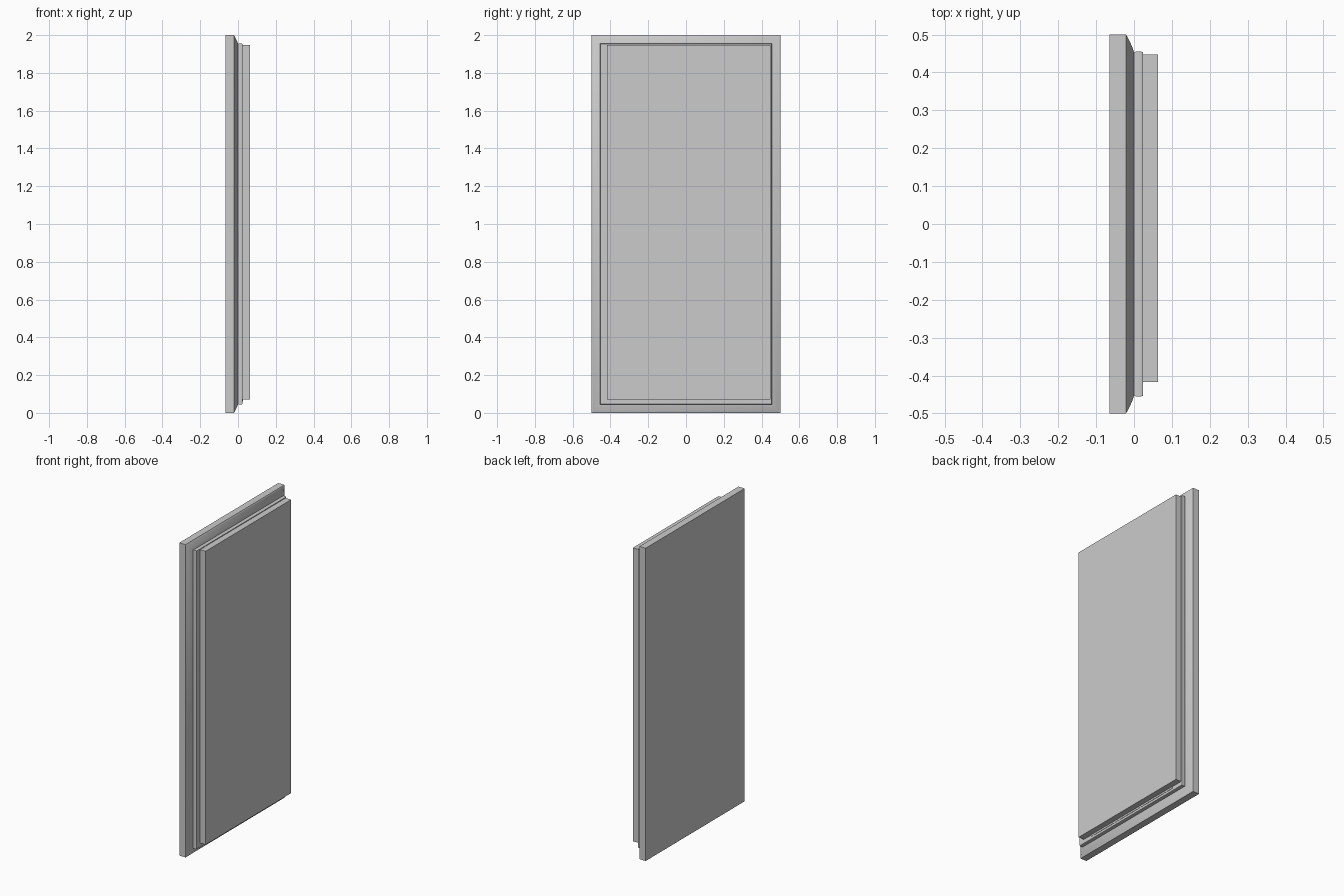
import bpy, bmesh, math

if "Cube" in bpy.data.objects:
    bpy.data.objects.remove(bpy.data.objects["Cube"])


def finish(name, bm, smooth=False):
    bmesh.ops.recalc_face_normals(bm, faces=bm.faces)
    mesh = bpy.data.meshes.new(name)
    bm.to_mesh(mesh)
    bm.free()
    ob = bpy.data.objects.new(name, mesh)
    bpy.context.collection.objects.link(ob)
    if smooth:
        bpy.ops.object.select_all(action='DESELECT')
        ob.select_set(True)
        bpy.context.view_layer.objects.active = ob
        bpy.ops.object.shade_smooth_by_angle(angle=math.radians(40))
    return ob


def mitred_frame(name, profile):
    """Stack rectangular loops from (x, inset) pairs, capped front and back."""
    bm = bmesh.new()
    rings = []
    for x, i in profile:
        y = 0.5 - i
        rings.append([bm.verts.new((x, *c)) for c in
                      ((-y, i), (y, i), (y, 2 - i), (-y, 2 - i))])
    for a, b in zip(rings, rings[1:]):
        for k in range(4):
            n = (k + 1) % 4
            bm.faces.new((a[k], a[n], b[n], b[k]))
    bm.faces.new(rings[0])
    bm.faces.new(rings[-1])
    return finish(name, bm, True)


def box(name, lo, hi):
    bm = bmesh.new()
    bmesh.ops.create_cube(bm, size=1)
    for v in bm.verts:
        v.co = [(l + h) / 2 + c * (h - l) for l, h, c in zip(lo, hi, v.co)]
    return finish(name, bm)


# Outer moulding: flat rim, then a gently rounded slope
slope = [(-0.021, 0.0), (-0.016, 0.009), (-0.010, 0.021), (-0.005, 0.032), (-0.001, 0.043)]
mitred_frame("outer_moulding", [(-0.065, 0.0)] + slope + [(0.0, 0.047)])

# Narrow rounded bead in front of the slope
mitred_frame("inner_bead", [(-0.002, 0.049), (0.002, 0.046), (0.006, 0.045),
                            (0.017, 0.045), (0.021, 0.0455), (0.024, 0.047)])

# Front panel, slightly off centre
box("front_panel", (0.024, -0.417, 0.072), (0.063, 0.447, 1.948))

# Thin lip showing under the panel
box("lower_lip", (0.018, -0.345, 0.061), (0.026, 0.37, 0.08))
